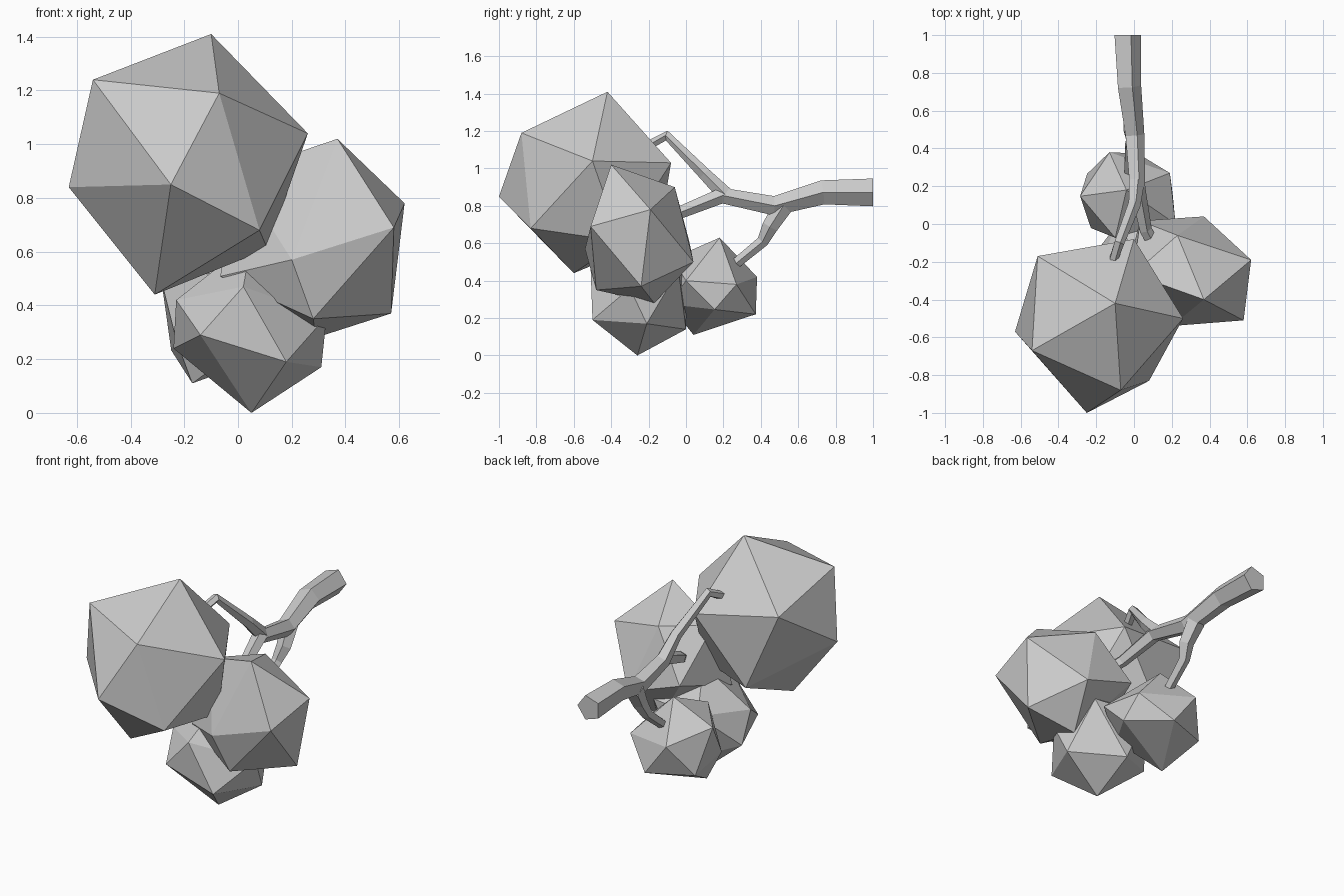
import bpy, bmesh, math
from mathutils import Vector, Matrix

if "Cube" in bpy.data.objects:
    bpy.data.objects.remove(bpy.data.objects["Cube"])


def finish(bm, name):
    bmesh.ops.recalc_face_normals(bm, faces=bm.faces[:])
    me = bpy.data.meshes.new(name)
    bm.to_mesh(me)
    bm.free()
    ob = bpy.data.objects.new(name, me)
    bpy.context.collection.objects.link(ob)
    return ob


def frame(u, v):
    a = u.normalized()
    b = (v - a * v.dot(a)).normalized()
    return Matrix((a, b, a.cross(b))).transposed()


def clump(name, centre, radius, corners):
    """Icosahedron turned so two corners line up, then the listed corners are pulled into place."""
    c = Vector(centre)
    pts = [Vector(p) for p in corners]
    bm = bmesh.new()
    bmesh.ops.create_icosphere(bm, subdivisions=1, radius=radius)
    top = max(bm.verts, key=lambda v: v.co.z)
    side = top.link_edges[0].other_vert(top)
    rot = frame(pts[0] - c, pts[1] - c) @ frame(top.co, side.co).transposed()
    for v in bm.verts:
        v.co = rot @ v.co + c
    free = list(bm.verts)
    for p in pts:
        v = min(free, key=lambda w: (w.co - p).length)
        free.remove(v)
        v.co = p
    return finish(bm, name)


def branch(name, path, sides=5):
    """Tapered low-poly tube; path holds (x, y, z, radius)."""
    bm = bmesh.new()
    pts = [Vector(p[:3]) for p in path]
    rings = []
    for i, p in enumerate(pts):
        if i == 0:
            t = pts[1] - p
            t = Vector((0, t.y, 0)) if abs(p.y - 1) < 1e-4 else t
        elif i == len(pts) - 1:
            t = p - pts[i - 1]
        else:
            t = (p - pts[i - 1]).normalized() + (pts[i + 1] - p).normalized()
        t.normalize()
        u = Vector((1, 0, 0))
        u = (u - t * u.dot(t)).normalized()
        w = t.cross(u)
        ring = []
        for k in range(sides):
            a = math.tau * k / sides
            ring.append(bm.verts.new(p + (u * math.cos(a) + w * math.sin(a)) * path[i][3]))
        rings.append(ring)
    for r, s in zip(rings, rings[1:]):
        for k in range(sides):
            j = (k + 1) % sides
            bm.faces.new((r[k], r[j], s[j], s[k]))
    bm.faces.new(rings[0])
    bm.faces.new(rings[-1])
    return finish(bm, name)


# Foliage clumps
clump("large_leaf_clump", (-0.19, -0.53, 0.93), 0.5, [
    (-0.10, -0.42, 1.41), (-0.54, -0.67, 1.24), (-0.07, -0.88, 1.19),
    (0.26, -0.50, 1.04), (-0.25, -1.0, 0.85), (-0.63, -0.57, 0.84),
    (0.08, -0.83, 0.68), (-0.31, -0.60, 0.44), (0.0, -0.08, 1.03),
    (-0.51, -0.17, 1.11), (0.11, -0.35, 0.61)])
clump("right_leaf_clump", (0.28, -0.27, 0.64), 0.38, [
    (0.37, -0.40, 1.02), (0.62, -0.19, 0.78), (0.58, -0.51, 0.69),
    (0.20, -0.54, 0.57), (0.57, -0.24, 0.37), (0.37, 0.04, 0.50),
    (0.23, -0.06, 0.90), (0.28, -0.48, 0.35), (0.29, -0.17, 0.28)])
clump("lower_leaf_clump", (0.05, -0.25, 0.32), 0.32, [
    (0.05, -0.26, 0.0), (0.18, -0.50, 0.19), (-0.14, -0.50, 0.29),
    (0.31, -0.21, 0.17), (-0.24, -0.20, 0.24), (0.05, 0.0, 0.14),
    (0.02, -0.51, 0.47), (-0.23, -0.30, 0.42), (0.33, -0.30, 0.36)])
clump("rear_leaf_clump", (-0.04, 0.15, 0.37), 0.275, [
    (-0.04, 0.18, 0.63), (-0.13, 0.38, 0.42), (0.19, 0.27, 0.38),
    (0.22, 0.0, 0.40), (-0.17, 0.04, 0.11)])

# Main bough and its three twigs
branch("main_bough", [
    (-0.04, 1.0, 0.872, 0.078), (-0.03, 0.73, 0.872, 0.068), (0.0, 0.47, 0.80, 0.055),
    (0.015, 0.19, 0.855, 0.045), (0.06, -0.03, 0.765, 0.035), (0.12, -0.14, 0.71, 0.03)])
branch("upper_twig", [
    (0.01, 0.22, 0.85, 0.045), (0.0, 0.10, 0.97, 0.035),
    (-0.08, -0.10, 1.175, 0.028), (-0.11, -0.19, 1.13, 0.025)])
branch("lower_twig", [
    (-0.01, 0.52, 0.80, 0.055), (0.0, 0.45, 0.69, 0.045),
    (-0.02, 0.41, 0.61, 0.033), (-0.03, 0.24, 0.47, 0.028)])
